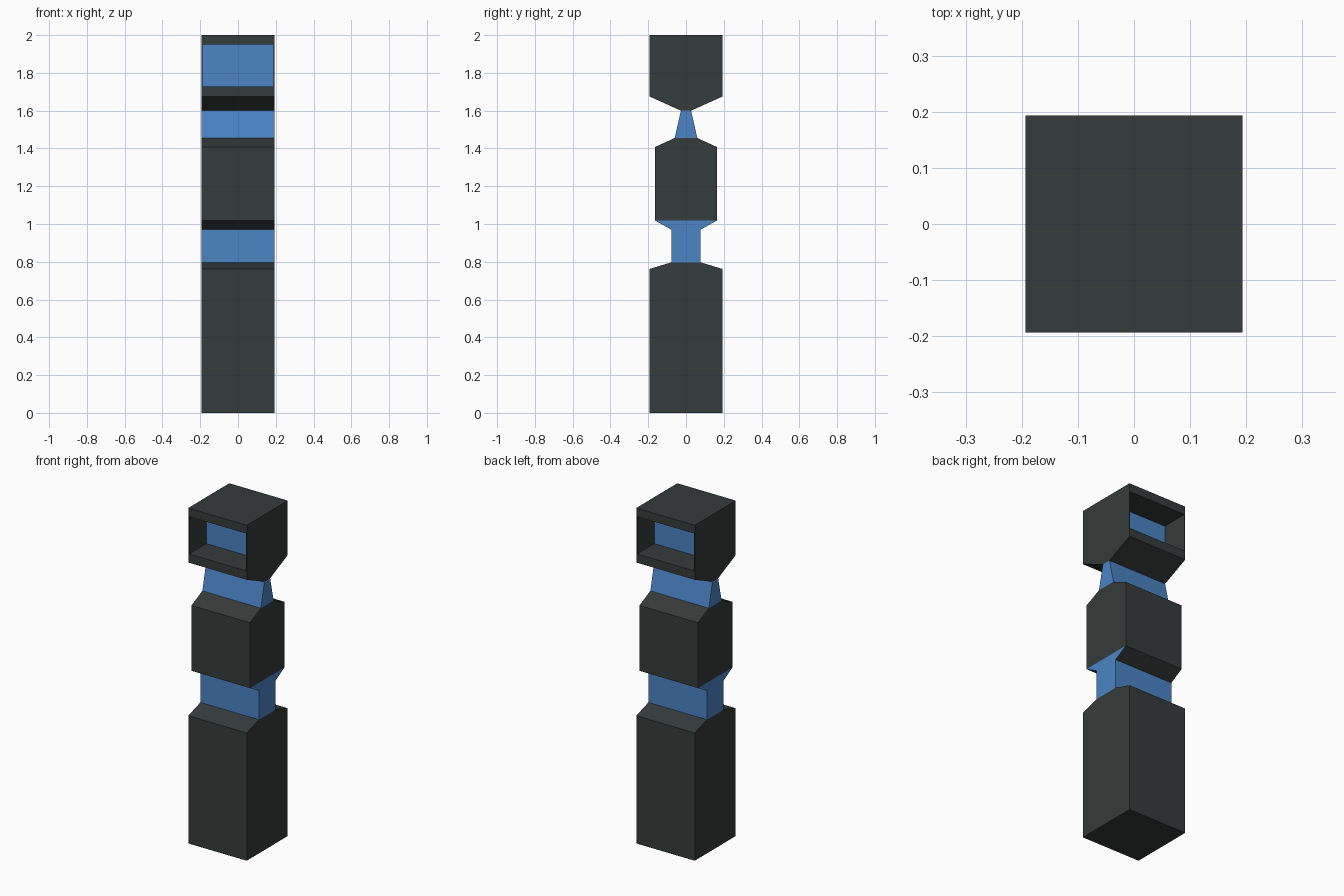
import bpy, bmesh

if "Cube" in bpy.data.objects:
    bpy.data.objects.remove(bpy.data.objects["Cube"])

HALF_W = 0.193   # every section shares the same half width in x


def material(name, rgb):
    m = bpy.data.materials.new(name)
    m.diffuse_color = (*rgb, 1)
    m.use_nodes = True
    m.node_tree.nodes["Principled BSDF"].inputs["Base Color"].default_value = m.diffuse_color
    return m


DARK = material("dark grey", (0.036, 0.044, 0.043))
BLUE = material("blue", (0.070, 0.232, 0.565))


def section(name, levels, mat_index, base=False, top=False, detail=None):
    """Stack of rectangular rings given as (height, half depth)."""
    bm = bmesh.new()
    rings = [[bm.verts.new((x * HALF_W, y * d, z))
              for x, y in ((-1, -1), (1, -1), (1, 1), (-1, 1))]
             for z, d in levels]
    for a, b in zip(rings, rings[1:]):
        for i in range(4):
            j = (i + 1) % 4
            bm.faces.new((a[i], a[j], b[j], b[i]))
    if base:
        bm.faces.new(rings[0][::-1])
    if top:
        bm.faces.new(rings[-1])
    bm.normal_update()
    for f in bm.faces:
        f.material_index = mat_index
    if detail:
        detail(bm)
    bm.normal_update()
    mesh = bpy.data.meshes.new(name)
    bm.to_mesh(mesh)
    bm.free()
    mesh.materials.append(DARK)
    mesh.materials.append(BLUE)
    ob = bpy.data.objects.new(name, mesh)
    bpy.context.collection.objects.link(ob)
    return ob


def dark_underside(bm):
    # sloping underside of the flare belongs to the dark shell
    for f in bm.faces:
        if f.normal.z < -0.1:
            f.material_index = 0


def window_recesses(bm):
    # deep recess with a blue back panel on the front and the rear
    for face in [f for f in bm.faces if abs(f.normal.y) > 0.99]:
        side = 1 if face.normal.y > 0 else -1
        zmid = face.calc_center_median().z
        bmesh.ops.inset_individual(bm, faces=[face], thickness=0.01)
        for v in face.verts:
            v.co.x = (HALF_W - 0.005) * (1 if v.co.x > 0 else -1)
            v.co.z = 1.95 if v.co.z > zmid else 1.727
        panel = bmesh.ops.inset_individual(bm, faces=[face], thickness=0.0,
                                           depth=-0.163)
        for v in face.verts:
            v.co.y = side * 0.03
        face.material_index = 1


# lower column
section("base_column", [(0, 0.193), (0.762, 0.193), (0.797, 0.078)], 0, base=True)
# straight neck flaring out beneath the middle block
section("lower_neck", [(0.797, 0.078), (0.97, 0.078), (1.018, 0.163)], 1,
        detail=dark_underside)
# middle block
section("middle_block", [(1.018, 0.163), (1.408, 0.163), (1.455, 0.06)], 0)
# tapering neck
section("upper_neck", [(1.455, 0.06), (1.60, 0.027)], 1)
# head with windows
section("head", [(1.60, 0.027), (1.675, 0.193), (2.0, 0.193)], 0, top=True,
        detail=window_recesses)
